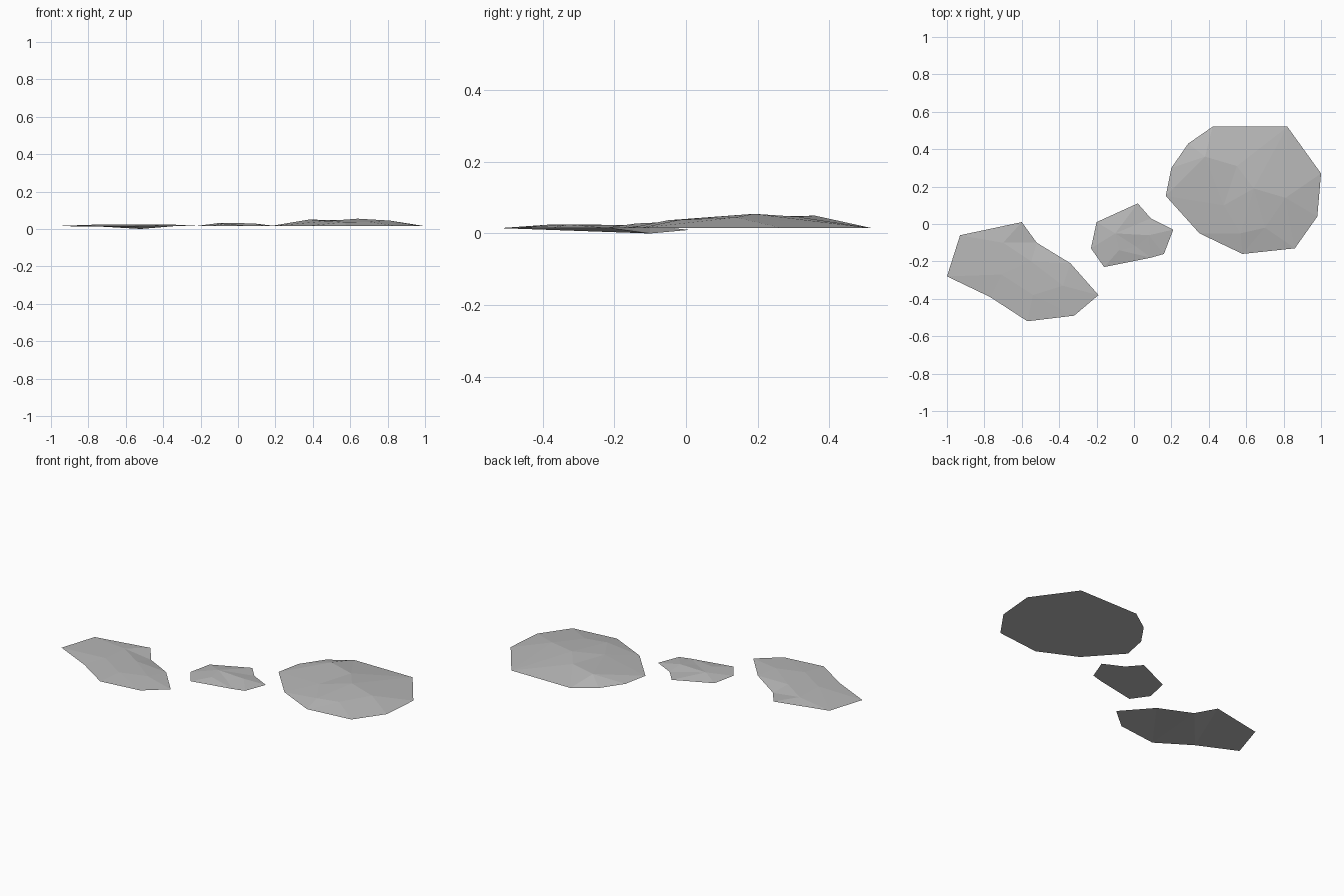
import bpy
import bmesh
from mathutils import Vector
from mathutils.geometry import delaunay_2d_cdt

if "Cube" in bpy.data.objects:
    bpy.data.objects.remove(bpy.data.objects["Cube"])

GROUND = 0.015

grey = bpy.data.materials.new("stone grey")
grey.diffuse_color = (0.48, 0.48, 0.48, 1)
grey.use_nodes = True
grey.node_tree.nodes["Principled BSDF"].inputs["Base Color"].default_value = grey.diffuse_color


def flat_stone(name, rim, bumps, dips=None):
    """Faceted low slab: rim outline (x, y), raised points (x, y, z), lowered rim points."""
    dips = dips or {}
    heights = [dips.get(i, GROUND) for i in range(len(rim))] + [b[2] for b in bumps]
    points = [Vector(p[:2]) for p in rim + bumps]
    outline = list(range(len(rim)))

    # Faceted top, kept inside the rim
    co, _, faces, source, _, _ = delaunay_2d_cdt(points, [], [outline], 1, 1e-5)
    bm = bmesh.new()
    verts = [bm.verts.new((p.x, p.y, heights[source[i][0]])) for i, p in enumerate(co)]
    for f in faces:
        bm.faces.new([verts[i] for i in f])

    # Flat underside
    under = {s: v for v, src in zip(verts, source) for s in src}
    base = bm.faces.new([under[i] for i in reversed(outline)])
    bmesh.ops.triangulate(bm, faces=[base])
    bmesh.ops.recalc_face_normals(bm, faces=bm.faces[:])

    mesh = bpy.data.meshes.new(name)
    bm.to_mesh(mesh)
    bm.free()
    mesh.materials.append(grey)
    bpy.context.collection.objects.link(bpy.data.objects.new(name, mesh))


# Large stone on the right
flat_stone(
    "large_stone",
    [(0.17, 0.15), (0.35, -0.05), (0.58, -0.16), (0.86, -0.13), (0.98, 0.04),
     (1.0, 0.27), (0.82, 0.52), (0.42, 0.52), (0.29, 0.43), (0.20, 0.30)],
    [(0.38, 0.36, 0.05), (0.55, 0.31, 0.047), (0.64, 0.19, 0.055), (0.81, 0.14, 0.045),
     (0.70, -0.02, 0.038), (0.57, -0.05, 0.037), (0.48, 0.10, 0.043)])

# Small stone in the middle
flat_stone(
    "small_stone",
    [(-0.23, -0.13), (-0.16, -0.23), (0.09, -0.18), (0.16, -0.16), (0.21, -0.03),
     (0.09, 0.03), (0.02, 0.11), (-0.20, 0.01)],
    [(-0.10, -0.05, 0.032), (-0.08, -0.14, 0.028), (0.01, -0.12, 0.022), (0.08, -0.06, 0.03)])

# Long stone on the left, its back notch sinking a little
flat_stone(
    "long_stone",
    [(-1.0, -0.28), (-0.77, -0.39), (-0.57, -0.52), (-0.32, -0.49), (-0.19, -0.38),
     (-0.34, -0.21), (-0.52, -0.10), (-0.60, 0.01), (-0.93, -0.06)],
    [(-0.70, -0.10, 0.022), (-0.71, -0.27, 0.025), (-0.55, -0.20, 0.023),
     (-0.54, -0.38, 0.025), (-0.38, -0.33, 0.025)],
    {6: 0.0, 7: 0.01})
